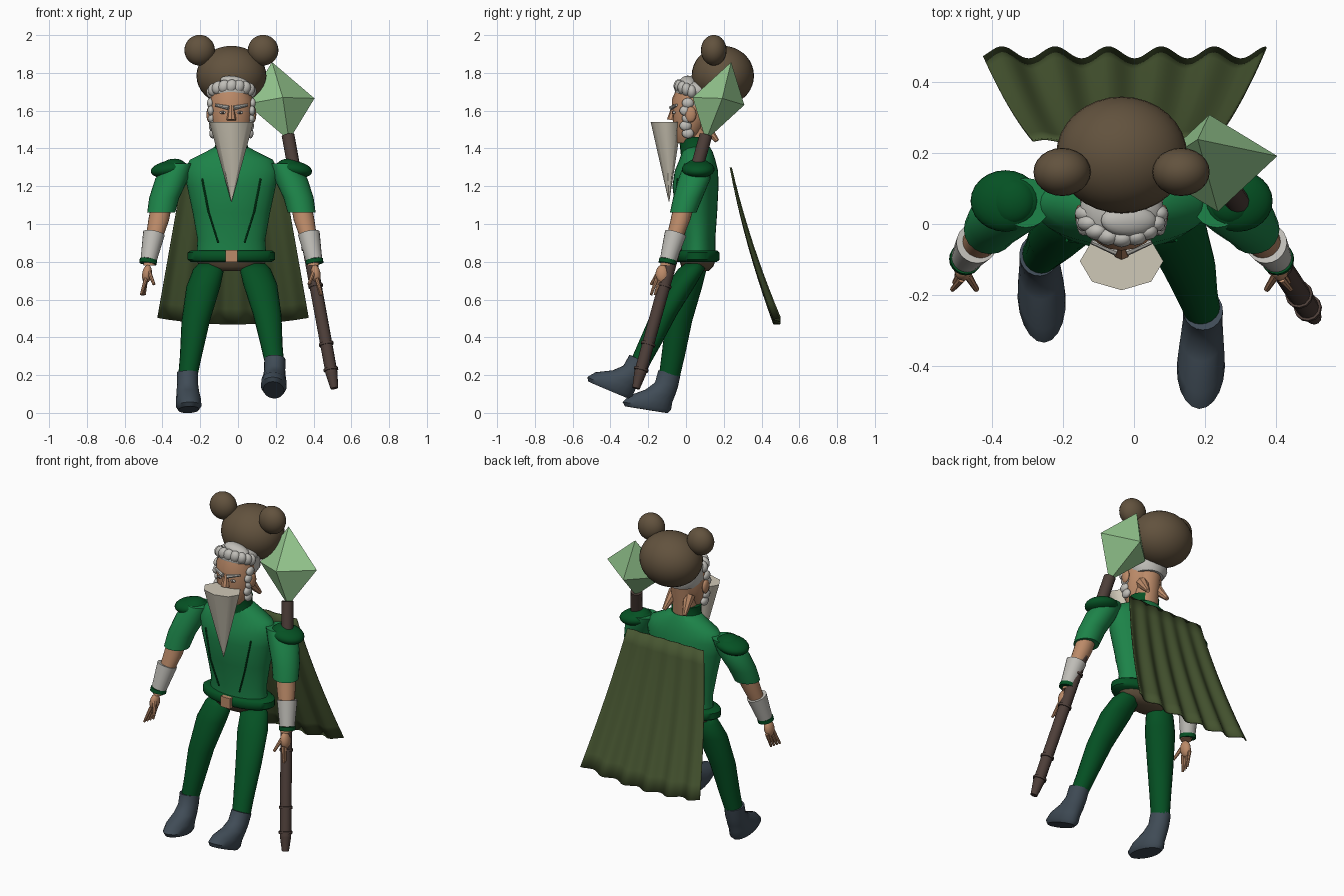
import bpy, bmesh, math
from mathutils import Vector, Matrix

cube = bpy.data.objects.get("Cube")
if cube:
    bpy.data.objects.remove(cube, do_unlink=True)


def material(name, r, g, b):
    m = bpy.data.materials.new(name)
    m.use_nodes = True
    col = [(c / 255) ** 2.2 for c in (r, g, b)] + [1]
    m.diffuse_color = col
    m.node_tree.nodes["Principled BSDF"].inputs["Base Color"].default_value = col
    return m


GREEN = material("shirt green", 34, 130, 74)
DARK = material("dark green", 13, 82, 40)
OLIVE = material("cape olive", 72, 86, 52)
BROWN = material("hat brown", 98, 83, 64)
WHITE = material("hair white", 190, 188, 182)
BEARD = material("beard cream", 206, 199, 182)
SKIN = material("skin tan", 186, 137, 104)
BOOT = material("boot slate", 66, 77, 87)
WOOD = material("staff wood", 78, 64, 59)
GEM = material("gem green", 146, 196, 140)
MID = -0.035  # body centre line


def finish(name, bm, mat, angle=40):
    bmesh.ops.recalc_face_normals(bm, faces=bm.faces)
    me = bpy.data.meshes.new(name)
    bm.to_mesh(me)
    bm.free()
    me.materials.append(mat)
    ob = bpy.data.objects.new(name, me)
    bpy.context.collection.objects.link(ob)
    if angle:
        bpy.ops.object.select_all(action="DESELECT")
        ob.select_set(True)
        bpy.context.view_layer.objects.active = ob
        bpy.ops.object.shade_smooth_by_angle(angle=math.radians(angle))
    return ob


def loft(name, rings, mat, sides=20, angle=50):
    """Skin horizontal ellipses given as (x, y, z, rx, ry)."""
    bm = bmesh.new()
    loops = []
    for x, y, z, rx, ry in rings:
        loops.append([bm.verts.new((x + rx * math.cos(a), y + ry * math.sin(a), z))
                      for a in (math.tau * i / sides for i in range(sides))])
    for lo, hi in zip(loops, loops[1:]):
        for i in range(sides):
            j = (i + 1) % sides
            bm.faces.new((lo[i], lo[j], hi[j], hi[i]))
    bm.faces.new(loops[0])
    bm.faces.new(loops[-1])
    return finish(name, bm, mat, angle)


def ball(name, loc, radii, mat, tilt=0, seg=20):
    bm = bmesh.new()
    m = Matrix.Translation(loc) @ Matrix.Rotation(tilt, 4, "Y") @ Matrix.Diagonal((*radii, 1))
    bmesh.ops.create_uvsphere(bm, u_segments=seg, v_segments=seg // 2 + 2, radius=1, matrix=m)
    return finish(name, bm, mat, 60)


def rod(name, a, b, r1, r2, mat, sides=12):
    a, b = Vector(a), Vector(b)
    bm = bmesh.new()
    m = Matrix.Translation((a + b) / 2) @ (b - a).to_track_quat("Z", "Y").to_matrix().to_4x4()
    bmesh.ops.create_cone(bm, cap_ends=True, segments=sides, radius1=r1, radius2=r2,
                          depth=(b - a).length, matrix=m)
    return finish(name, bm, mat)


# Hat with two round ears
ball("hat", (MID, 0.195, 1.785), (0.185, 0.165, 0.158), BROWN, seg=32)
for side, s in (("right", -1), ("left", 1)):
    ball(side + "_hat_ear", (MID + s * 0.168, 0.147, 1.92), (0.081, 0.068, 0.081), BROWN, seg=24)

# Head, neck and face
loft("head", [(MID, 0, 1.43, 0.06, 0.05), (MID, 0.01, 1.48, 0.095, 0.075),
              (MID, 0.03, 1.56, 0.11, 0.1), (MID, 0.035, 1.66, 0.115, 0.11),
              (MID, 0.05, 1.74, 0.09, 0.09)], SKIN)
loft("neck", [(MID, 0.05, 1.37, 0.08, 0.07), (MID, 0.06, 1.45, 0.07, 0.07),
              (MID, 0.08, 1.62, 0.075, 0.075)], SKIN)
rod("nose", (MID, -0.075, 1.55), (MID, -0.06, 1.64), 0.026, 0.01, SKIN, 8)
for side, s in (("right", -1), ("left", 1)):
    x = MID + s * 0.045
    ball(side + "_ear", (MID + s * 0.118, 0.025, 1.58), (0.014, 0.03, 0.042), SKIN, seg=12)
    rod(side + "_brow", (MID + s * 0.015, -0.078, 1.615), (MID + s * 0.085, -0.05, 1.63),
        0.012, 0.007, WHITE, 8)
    ball(side + "_eye", (x, -0.063, 1.59), (0.018, 0.008, 0.008), WHITE, seg=10)
    ball(side + "_pupil", (x, -0.07, 1.59), (0.007, 0.004, 0.007), WOOD, seg=8)
    rod(side + "_nape_flap", (MID + s * 0.05, 0.09, 1.53), (MID + s * 0.07, 0.165, 1.44),
        0.035, 0.012, SKIN, 8)
    for i in range(5):
        ball(side + "_sideburn", (MID + s * (0.112 - 0.003 * i), 0.01 - 0.012 * (i % 2), 1.64 - i * 0.04),
             (0.018, 0.032, 0.027), WHITE, seg=10)

# Swept curly hair and back band
ball("hair_cap", (MID, 0.045, 1.705), (0.118, 0.105, 0.06), WHITE)
loft("hair_band", [(MID, 0.075, 1.59, 0.09, 0.09), (MID, 0.07, 1.63, 0.118, 0.11),
                   (MID, 0.07, 1.7, 0.115, 0.11)], WHITE)
for i in range(9):
    a = math.pi * (1 + i / 8)
    ball("hair_curl", (MID + 0.1 * math.cos(a), 0.03 + 0.07 * math.sin(a),
                       1.7 + 0.03 * math.sin(i / 8 * math.pi)), (0.032, 0.026, 0.036), WHITE, 0.4, 12)
ball("hair_quiff", (MID + 0.02, 0.01, 1.75), (0.08, 0.045, 0.032), WHITE, 0.2)

# Pointed beard
loft("beard", [(MID, -0.09, 1.12, 0.002, 0.002), (MID, -0.105, 1.54, 0.118, 0.082)], BEARD, 8, 60)

# Torso, collar, belt and hips
loft("shirt", [(MID, 0.06, 0.82, 0.185, 0.095), (MID, 0.06, 0.92, 0.18, 0.095),
               (MID, 0.055, 1.06, 0.205, 0.11), (MID, 0.05, 1.2, 0.235, 0.122),
               (MID, 0.055, 1.28, 0.25, 0.115), (MID, 0.06, 1.34, 0.22, 0.095),
               (MID, 0.06, 1.385, 0.13, 0.08), (MID, 0.055, 1.41, 0.085, 0.07)], GREEN, 32)
loft("collar", [(MID, 0.05, 1.37, 0.1, 0.078), (MID, 0.045, 1.42, 0.085, 0.078),
                (MID, 0.045, 1.46, 0.09, 0.08)], DARK)
loft("belt", [(MID, 0.06, 0.8, 0.215, 0.105), (MID, 0.06, 0.812, 0.232, 0.118),
              (MID, 0.06, 0.848, 0.232, 0.118), (MID, 0.06, 0.86, 0.215, 0.105)], DARK, 32)
rod("buckle", (MID, -0.075, 0.83), (MID, -0.05, 0.83), 0.045, 0.045, SKIN, 4).data.transform(
    Matrix.Translation((MID, 0, 0.83)) @ Matrix.Rotation(math.pi / 4, 4, "Y")
    @ Matrix.Translation((-MID, 0, -0.83)))
loft("hips", [(MID, 0.06, 0.75, 0.1, 0.06), (MID, 0.06, 0.775, 0.17, 0.085),
              (MID, 0.06, 0.82, 0.19, 0.1)], BROWN)
for side, s in (("right", -1), ("left", 1)):
    seam = [(0.07, -0.036, 0.9), (0.12, -0.051, 1.06), (0.155, -0.046, 1.24)]
    for a, b in zip(seam, seam[1:]):
        rod(side + "_shirt_seam", (MID + s * a[0], *a[1:]), (MID + s * b[0], *b[1:]),
            0.005, 0.005, DARK, 6)

# Arms
for side, s in (("right", -1), ("left", 1)):
    def at(d):
        return MID + s * d
    loft(side + "_sleeve", [(at(0.372), -0.015, 1.06, 0.074, 0.07), (at(0.355), 0.01, 1.14, 0.08, 0.078),
                            (at(0.315), 0.045, 1.24, 0.088, 0.085), (at(0.27), 0.06, 1.32, 0.07, 0.07)], GREEN)
    ball(side + "_shoulder_pad", (at(0.328), 0.065, 1.29), (0.1, 0.087, 0.045), DARK, s * 0.15, 24)
    ball(side + "_shoulder_dome", (at(0.31), 0.065, 1.3), (0.07, 0.07, 0.045), DARK, s * 0.15)
    loft(side + "_forearm", [(at(0.435), -0.105, 0.78, 0.03, 0.032), (at(0.42), -0.075, 0.88, 0.04, 0.04),
                             (at(0.385), -0.03, 1.02, 0.055, 0.052), (at(0.37), -0.01, 1.1, 0.055, 0.055)], SKIN)
    rod(side + "_bracer", (at(0.438), -0.095, 0.81), (at(0.41), -0.055, 0.95), 0.043, 0.058, WHITE, 20)
    rod(side + "_cuff", (at(0.442), -0.1, 0.79), (at(0.439), -0.096, 0.812), 0.046, 0.046, DARK, 20)
    ball(side + "_palm", (at(0.447), -0.125, 0.735), (0.026, 0.036, 0.05), SKIN, s * -0.15, 14)
    for i in range(4):
        y = -0.165 + i * 0.02
        rod(side + "_finger", (at(0.452), y + 0.01, 0.71), (at(0.478 - 0.006 * i), y - 0.02, 0.625),
            0.011, 0.007, SKIN, 8)
    rod(side + "_thumb", (at(0.435), -0.145, 0.745), (at(0.41), -0.185, 0.68), 0.012, 0.008, SKIN, 8)

# Legs in stride and boots with raised toes
STRIDE = (("right", -0.15, -0.268, -0.09, 0.2, -0.16, 0.15),
          ("left", 0.085, 0.195, -0.25, 0.27, -0.4, -0.1))
for side, hip_x, foot_x, foot_y, top, pitch, yaw in STRIDE:
    rings = []
    for t, rx, ry, bow in ((0, 0.05, 0.055, 0), (0.2, 0.058, 0.062, 0.005), (0.5, 0.075, 0.07, 0.015),
                           (0.8, 0.09, 0.078, 0.01), (0.95, 0.082, 0.07, 0), (1, 0.06, 0.05, 0)):
        out = bow if hip_x > 0 else -bow
        rings.append((foot_x + t * (hip_x - foot_x) + out, foot_y + t * (0.045 - foot_y) - bow,
                      top - 0.02 + t * (0.81 - top), rx, ry))
    loft(side + "_leg", rings, DARK)
    boot = loft(side + "_boot", [(0, -0.09, -0.2, 0.055, 0.115), (0, -0.09, -0.18, 0.068, 0.13),
                                 (0, -0.075, -0.14, 0.066, 0.115), (0, -0.03, -0.095, 0.06, 0.08),
                                 (0, -0.005, -0.05, 0.056, 0.062), (0, 0, 0.015, 0.056, 0.06)], BOOT)
    boot.location = (foot_x, foot_y, top)
    boot.rotation_euler = (pitch, 0, yaw * 0.4)

# Staff with bands, tip and crystal
LOW, HIGH = Vector((0.51, -0.265, 0.13)), Vector((0.265, 0.105, 1.47))
rod("staff", LOW.lerp(HIGH, 0.06), HIGH, 0.032, 0.034, WOOD)
rod("staff_tip", LOW, LOW.lerp(HIGH, 0.06), 0.02, 0.032, WOOD)
for t in (0.07, 0.17, 0.4, 0.55):
    rod("staff_band", LOW.lerp(HIGH, t), LOW.lerp(HIGH, t + 0.01), 0.039, 0.039, WOOD)

centre = Vector((0.225, 0.172, 1.65))
axes = [Vector((0.18, 0.02, 0.015)), Vector((0.012, -0.137, 0.02)), Vector((-0.045, 0.067, 0.207))]
bm = bmesh.new()
for axis in axes:
    for s in (-1, 1):
        bm.verts.new(centre + s * axis)
bmesh.ops.convex_hull(bm, input=bm.verts)
finish("crystal", bm, GEM, 0)

# Pleated cape, flaring downward
COLS, ROWS = 86, 10
bm = bmesh.new()
grid = []
for r in range(ROWS + 1):
    t = r / ROWS
    row = []
    for c in range(COLS + 1):
        u = c / COLS * 2 - 1
        fold = math.cos(math.tau * (u * 0.4 + 0.046) / 0.15)
        y = 0.24 + 0.17 * t + 0.075 * t * t + (0.003 + 0.014 * t) * fold
        z = 1.3 - 0.83 * t + 0.035 * t * u * u
        row.append(bm.verts.new((-0.027 + u * (0.26 + 0.14 * t), y, z)))
    grid.append(row)
for r in range(ROWS):
    for c in range(COLS):
        bm.faces.new((grid[r][c], grid[r][c + 1], grid[r + 1][c + 1], grid[r + 1][c]))
cape = finish("cape", bm, OLIVE)
thick = cape.modifiers.new("thickness", "SOLIDIFY")
thick.thickness = 0.006
